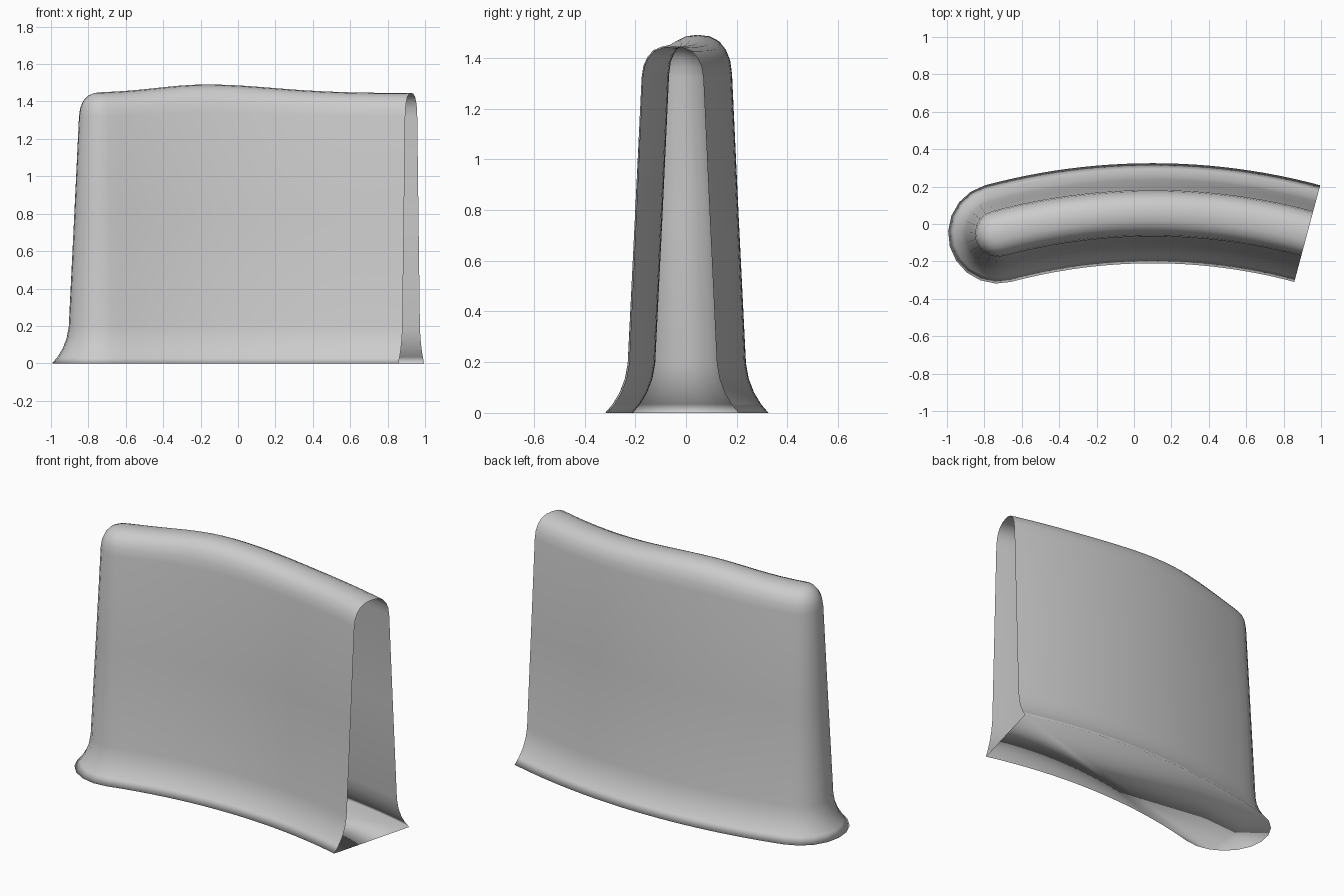
import bpy, bmesh, math

if "Cube" in bpy.data.objects:
    bpy.data.objects.remove(bpy.data.objects["Cube"])

# Curved wall section: arc path with a round left end, hollow and open on the right
CX, CY, R = 0.10, -3.135, 3.1925      # arc centre and centreline radius
HALF = math.radians(15)               # arc reaches 15 degrees each way
BODY, CAP = 24, 10                    # segments along the arc and around the end

# Half width and height: flared foot, tapering wall, rounded crest
PROFILE = [(0.2675, 0), (0.238, 0.035), (0.211, 0.08), (0.19, 0.135),
           (0.179, 0.195), (0.151, 0.76), (0.124, 1.32), (0.117, 1.365),
           (0.101, 1.40), (0.077, 1.426), (0.042, 1.441), (0, 1.445)]


def crest(x):
    """Gentle hump along the top, left of the middle."""
    d = x + 0.17
    s = 0.26 if d < 0 else 0.35
    return 0.046 * math.exp(-d * d / (2 * s * s))


# Stations: base point and outward direction, back side, round end, front side
arc = [HALF - 2 * HALF * i / BODY for i in range(BODY + 1)]
stations = [(a, math.pi / 2 - a) for a in arc]
stations += [(-HALF, math.pi / 2 + HALF + math.pi * i / CAP) for i in range(1, CAP)]
stations += [(a, -math.pi / 2 - a) for a in reversed(arc)]

bm = bmesh.new()
rings = []
for w, z in PROFILE:
    lift = max(0, (z - 1.0) / 0.445) ** 2
    ring = []
    for a, d in stations:
        x, y = CX + R * math.sin(a), CY + R * math.cos(a)
        ring.append(bm.verts.new((x + w * math.cos(d), y + w * math.sin(d),
                                  z + lift * crest(x))))
    rings.append(ring)

# Walls and crest
for lo, hi in zip(rings, rings[1:]):
    for i in range(len(lo) - 1):
        bm.faces.new((lo[i], lo[i + 1], hi[i + 1], hi[i]))

# Flat floor
bm.faces.new(list(reversed(rings[0])))

# Close the seam along the crest
bmesh.ops.remove_doubles(bm, verts=bm.verts, dist=0.0005)
bmesh.ops.recalc_face_normals(bm, faces=bm.faces)
for f in bm.faces:
    f.smooth = True

mesh = bpy.data.meshes.new("curved_wall_end")
bm.to_mesh(mesh)
bm.free()
obj = bpy.data.objects.new("curved_wall_end", mesh)
bpy.context.collection.objects.link(obj)
